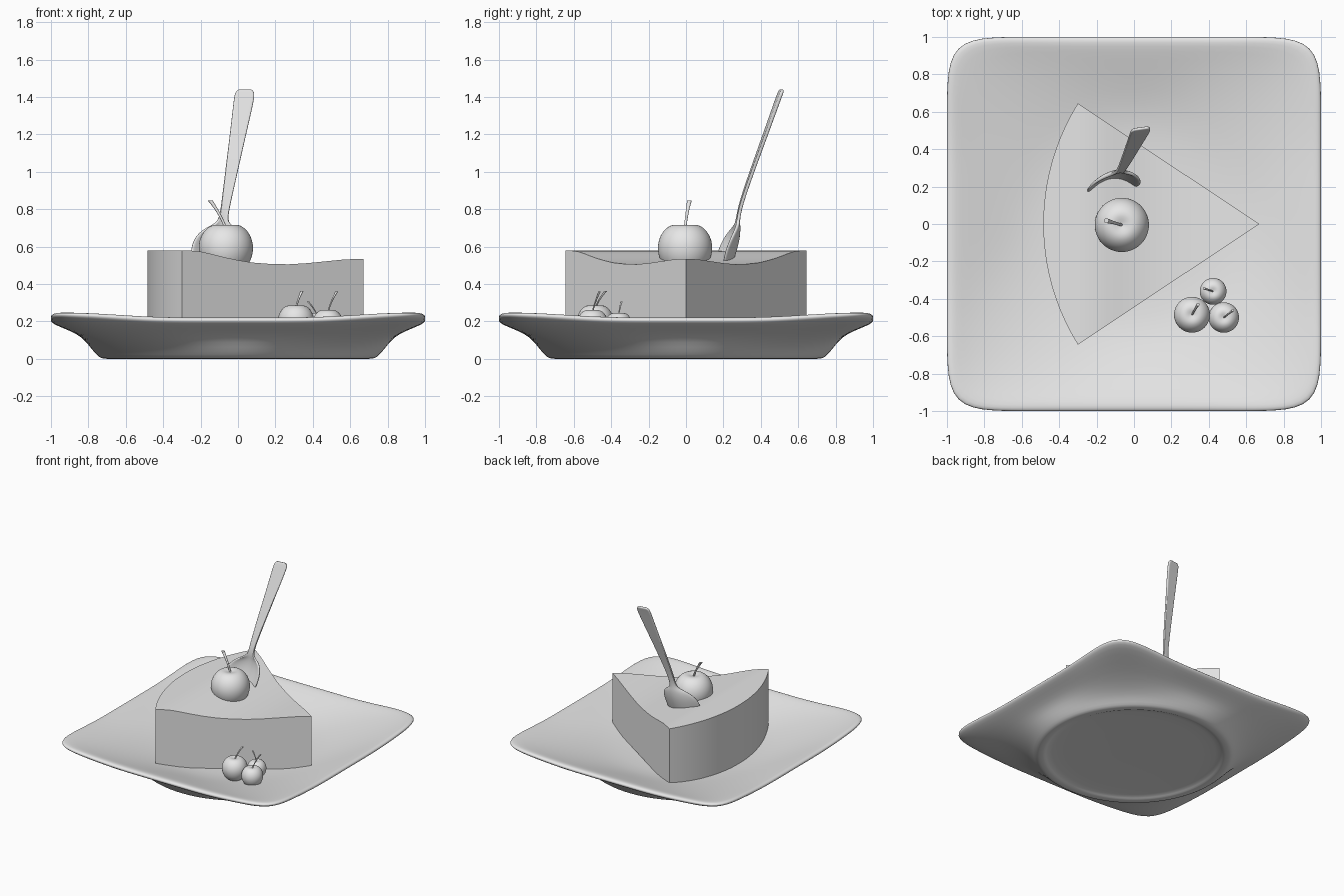
import bpy, bmesh
from math import sin, cos, pi, atan2, tau
from mathutils import Vector

if "Cube" in bpy.data.objects:
    bpy.data.objects.remove(bpy.data.objects["Cube"], do_unlink=True)

clay = bpy.data.materials.new("light_grey")
clay.use_nodes = True
clay.diffuse_color = (0.8, 0.8, 0.8, 1)
clay.node_tree.nodes["Principled BSDF"].inputs["Base Color"].default_value = (0.8, 0.8, 0.8, 1)


def finish(name, bm, subdiv=0, thickness=0, angle=40):
    bmesh.ops.recalc_face_normals(bm, faces=bm.faces)
    mesh = bpy.data.meshes.new(name)
    bm.to_mesh(mesh)
    bm.free()
    mesh.materials.append(clay)
    obj = bpy.data.objects.new(name, mesh)
    bpy.context.collection.objects.link(obj)
    bpy.ops.object.select_all(action='DESELECT')
    obj.select_set(True)
    bpy.context.view_layer.objects.active = obj
    bpy.ops.object.shade_smooth_by_angle(angle=angle * pi / 180)
    if thickness:
        solid = obj.modifiers.new("Thickness", 'SOLIDIFY')
        solid.thickness = thickness
        solid.offset = 0
    if subdiv:
        sub = obj.modifiers.new("Smooth", 'SUBSURF')
        sub.levels = sub.render_levels = subdiv
    return obj


def loft(name, rings, closed=True, **options):
    """Skin rows of points; closed rows become a capped tube."""
    bm = bmesh.new()
    rows = [[bm.verts.new(p) for p in ring] for ring in rings]
    n = len(rows[0])
    for a, b in zip(rows, rows[1:]):
        for i in range(n if closed else n - 1):
            j = (i + 1) % n
            bm.faces.new((a[i], a[j], b[j], b[i]))
    if closed:
        bm.faces.new(rows[0])
        bm.faces.new(rows[-1])
    return finish(name, bm, **options)


def plate_ring(r, p, z, n=96):
    """Superellipse ring: p = 2 is round, larger p is squarer; corners rise."""
    ring = []
    for i in range(n):
        a = tau * i / n
        c, s = cos(a), sin(a)
        k = r / (abs(c) ** p + abs(s) ** p) ** (1 / p)
        ring.append((k * c, k * s, z + 0.03 * abs(sin(2 * a)) ** 7 * r ** 6 * (p > 4)))
    return ring


# Plate: round well and foot blending to a square rim (size, squareness, height)
plate_profile = [
    (.02, 2, .09), (.25, 2, .09), (.5, 2, .095), (.65, 2.2, .125), (.78, 3, .165),
    (.89, 6, .2), (.955, 10, .22), (.985, 12, .222), (1.003, 12, .212), (1.0, 12, .195),
    (.97, 11, .178), (.9, 6, .15), (.83, 3, .115), (.79, 2.1, .06), (.755, 2, .02),
    (.73, 2, 0), (.7, 2, 0), (.675, 2, 0), (.655, 2, .015), (.6, 2, .022), (.02, 2, .022)]
loft("plate", [plate_ring(*row) for row in plate_profile], subdiv=1, angle=180)

# Cake slice: wedge outline pulled up, then its top shaped to a wave along x
wave = [(-.5, .58), (-.27, .58), (-.2, .573), (-.14, .56), (-.07, .542), (0, .527),
        (.08, .514), (.17, .507), (.27, .505), (.37, .511), (.47, .521), (.57, .531), (.68, .535)]


def cake_height(x):
    for (x0, z0), (x1, z1) in zip(wave, wave[1:]):
        if x <= x1:
            return z0 + (z1 - z0) * (x - x0) / (x1 - x0)
    return wave[-1][1]


centre, radius = .732, 1.217
start = atan2(.645, -1.032)
sweep = 2 * (pi - start)
outline = [(.67, 0)]
for i in range(25):
    a = start + sweep * i / 24
    outline.append((centre + radius * cos(a), radius * sin(a)))
bm = bmesh.new()
base = bm.faces.new([bm.verts.new((x, y, .1)) for x, y in outline])
lifted = bmesh.ops.extrude_face_region(bm, geom=[base], use_keep_orig=True)["geom"]
for v in lifted:
    if isinstance(v, bmesh.types.BMVert):
        v.co.z = 1
for x, _ in wave[1:-1]:
    bmesh.ops.bisect_plane(bm, geom=bm.verts[:] + bm.edges[:] + bm.faces[:],
                           plane_co=(x, 0, 0), plane_no=(1, 0, 0))
for v in bm.verts:
    if v.co.z > .5:
        v.co.z = cake_height(v.co.x)
finish("cake_slice", bm)


# Cherries: dimpled lathe bodies with thin bent stems flaring at the end
def circle(x, y, z, r, n):
    return [(x + r * cos(tau * i / n), y + r * sin(tau * i / n), z) for i in range(n)]


cherry_profile = [(.04, .77), (.2, .82), (.42, .865), (.68, .74), (.9, .46), (1.0, .1),
                  (.97, -.25), (.83, -.62), (.55, -.9), (.25, -1.0), (.04, -1.0)]


def cherry(name, spot, r, tip):
    x, y, z = spot
    loft(name, [circle(x, y, z + h * r, w * r * 1.01, 24) for w, h in cherry_profile],
         subdiv=1, angle=180)
    foot, end = Vector((x, y, z + .7 * r)), Vector(tip)
    bend = foot.lerp(end, .5) + (foot - end) * Vector((.18, .18, 0))
    rings = []
    for i in range(9):
        t = i / 8
        p = foot * (1 - t) ** 2 + bend * 2 * t * (1 - t) + end * t * t
        rings.append(circle(*p, r * (.05 + .04 * t ** 3), 10))
    loft(name + "_stem", rings, angle=50)


cherry("top_cherry", (-.065, -.005, .592), .148, (-.148, .018, .845))
cherry("large_side_cherry", (.31, -.485, .203), .098, (.342, -.43, .362))
cherry("middle_side_cherry", (.48, -.5, .19), .083, (.528, -.462, .36))
cherry("small_side_cherry", (.423, -.36, .183), .073, (.375, -.345, .305))

# Spoon: strip along the handle and into a cupped bowl
# (x, y, z, half width, cup depth)
spoon_rows = [
    (.037, .512, 1.44, .035, 0), (.036, .506, 1.425, .053, 0), (.033, .493, 1.39, .056, 0),
    (0, .425, 1.2, .044, 0), (-.035, .352, 1.0, .034, 0), (-.066, .29, .82, .024, 0),
    (-.078, .279, .745, .023, .002), (-.085, .281, .715, .045, .015),
    (-.093, .283, .69, .1, .035), (-.101, .28, .64, .138, .062),
    (-.108, .266, .58, .147, .075), (-.114, .246, .52, .135, .065),
    (-.118, .225, .465, .1, .04), (-.12, .21, .43, .045, .012)]
rows = []
for x, y, z, half, cup in spoon_rows:
    rows.append([(x + half * v * .99, y + half * v * .14 - cup * v * v, z)
                 for v in (-1, -.75, -.4, 0, .4, .75, 1)])
loft("spoon", rows, closed=False, subdiv=2, thickness=.018, angle=180)
